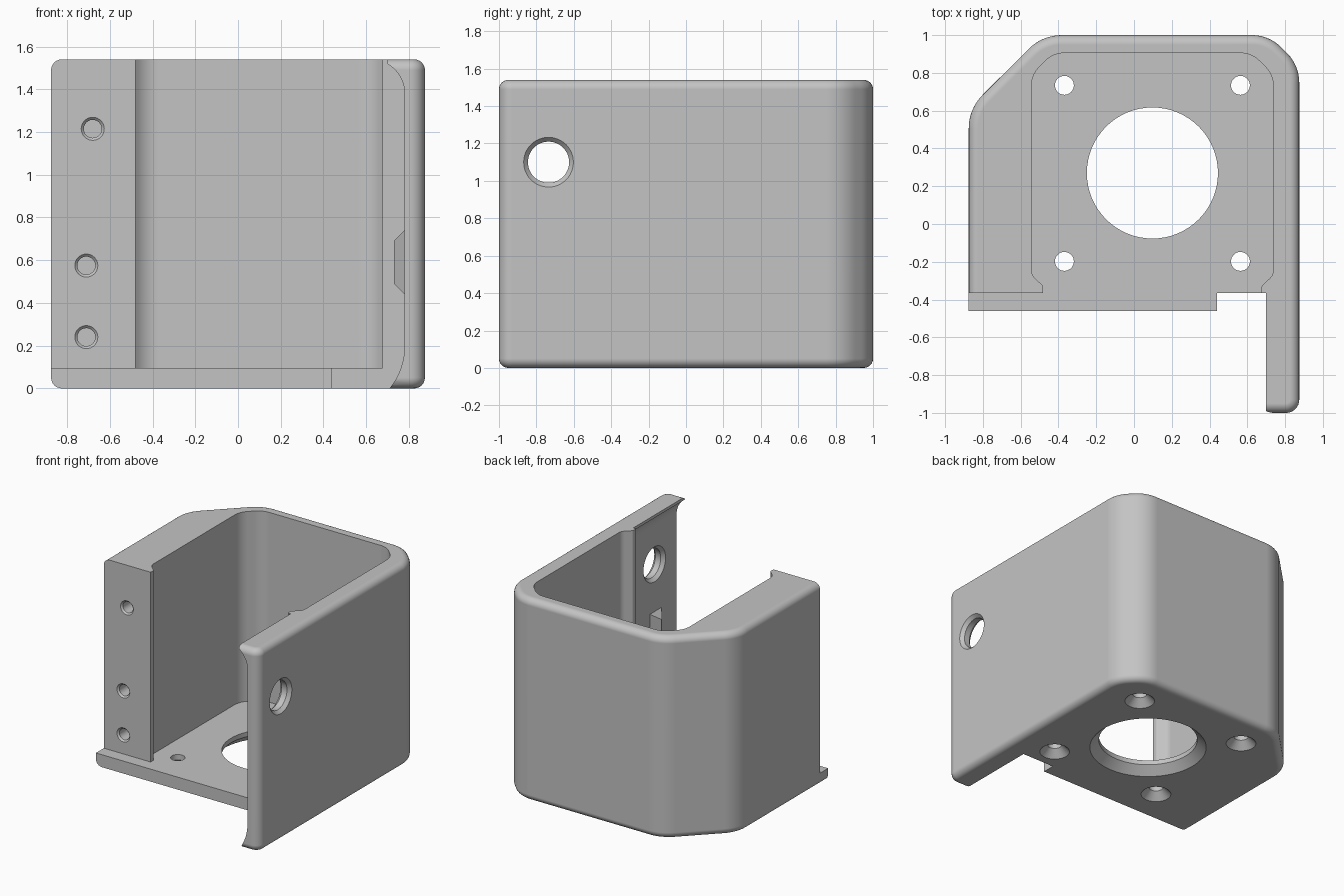
import bpy, bmesh, math
from mathutils import Vector, Matrix

cube = bpy.data.objects.get("Cube")
if cube:
    bpy.data.objects.remove(cube, do_unlink=True)

HEIGHT, FLOOR, FRONT, LEDGE = 1.54, 0.095, -0.365, -0.46

grey = bpy.data.materials.new("light grey")
grey.use_nodes = True
COLOUR = (0.55, 0.55, 0.55, 1)
grey.diffuse_color = COLOUR
grey.node_tree.nodes["Principled BSDF"].inputs["Base Color"].default_value = COLOUR


def loft(name, rings, matrix=Matrix(), rim_bevel=0):
    """Closed solid through rings of equal point count, with optional rounded rims."""
    bm = bmesh.new()
    loops = [[bm.verts.new(matrix @ Vector(p)) for p in ring] for ring in rings]
    n = len(loops[0])
    caps = [bm.faces.new(loops[0]), bm.faces.new(loops[-1])]
    for a, b in zip(loops, loops[1:]):
        for i in range(n):
            j = (i + 1) % n
            bm.faces.new((a[i], a[j], b[j], b[i]))
    bmesh.ops.recalc_face_normals(bm, faces=bm.faces)
    if rim_bevel:
        rims = [e for f in caps for e in f.edges]
        bmesh.ops.bevel(bm, geom=rims, offset=rim_bevel, segments=6,
                        profile=0.5, affect='EDGES')
    mesh = bpy.data.meshes.new(name)
    bm.to_mesh(mesh)
    bm.free()
    mesh.materials.append(grey)
    obj = bpy.data.objects.new(name, mesh)
    bpy.context.collection.objects.link(obj)
    return obj


def rounded(corners, segments=8):
    """Outline from (x, y, radius) corners with tangent arcs."""
    out = []
    for i, (x, y, r) in enumerate(corners):
        p = Vector((x, y))
        if not r:
            out.append(p)
            continue
        u = (Vector(corners[i - 1][:2]) - p).normalized()
        v = (Vector(corners[(i + 1) % len(corners)][:2]) - p).normalized()
        half = u.angle(v) / 2
        centre = p + (u + v).normalized() * (r / math.sin(half))
        start = p + u * (r / math.tan(half)) - centre
        end = p + v * (r / math.tan(half)) - centre
        sweep = start.angle_signed(end)
        for k in range(segments + 1):
            a = -sweep * k / segments
            out.append(centre + Matrix.Rotation(a, 2) @ start)
    return out


def prism(name, outline, low, high, **extra):
    return loft(name, [[(x, y, z) for x, y in outline] for z in (low, high)], **extra)


def box(name, x, y, z):
    return prism(name, [(x[0], y[0]), (x[1], y[0]), (x[1], y[1]), (x[0], y[1])], *z)


def lathe(name, origin, axis, profile, sides=32):
    """Turned solid: profile is (radius, distance along axis)."""
    matrix = Matrix.Translation(origin) @ Vector(axis).to_track_quat('Z', 'Y').to_matrix().to_4x4()
    turn = [2 * math.pi * i / sides for i in range(sides)]
    return loft(name, [[(r * math.cos(a), r * math.sin(a), h) for a in turn]
                       for r, h in profile], matrix)


# Outer shell block with rounded rims
housing = prism("housing", rounded([
    (-0.875, -1, 0.07), (0.875, -1, 0.07), (0.875, 0.84, 0.22), (0.715, 1, 0.22),
    (-0.485, 1, 0.25), (-0.875, 0.61, 0.25)]), 0, HEIGHT, rim_bevel=0.05)

# Motor cavity, open at the top and front, with a small lip at each side
MID = 0.0975
half = [(0.578, -0.6, 0), (0.578, -0.328, 0.02), (0.64, -0.27, 0.06),
        (0.64, 0.79, 0.14), (0.525, 0.905, 0.14)]
right = [(MID + x, y, r) for x, y, r in half]
left = [(MID - x, y, r) for x, y, r in reversed(half)]
cutters = [prism("cavity_cutter", rounded(right + left), FLOOR, 2)]

# Space in front of the walls, leaving the floor ledge
cutters += [box("front_cutter", (-1.2, 0.5), (-1.2, FRONT), (FLOOR, 2)),
            box("ledge_cutter", (-1.2, 0.5), (-1.2, LEDGE), (-0.5, 0.3))]

# Inner face of the side arm, flared at its top and bottom
FACE = 0.78


def arc(radius, z, start, end):
    steps = [math.radians(start + (end - start) * k / 10) for k in range(11)]
    return [(FACE - radius + radius * math.cos(a), z + radius * math.sin(a)) for a in steps]


flare = arc(0.32, 0.2, -38.7, 0) + arc(0.16, 1.38, 0, 60)
flare = [(0.44, -0.3), (flare[0][0], -0.3)] + flare + [(flare[-1][0], 2), (0.44, 2)]
cutters.append(loft("arm_cutter", [[(x, y, z) for x, z in flare] for y in (-1.2, FRONT)]))

# Centre opening and four countersunk screw holes in the floor
cutters.append(lathe("bore_cutter", (MID, 0.27, 0), (0, 0, 1),
                     [(0.41, -0.1), (0.41, 0), (0.347, 0.06), (0.347, 0.3)], 64))
for sx in (-1, 1):
    for sy in (-1, 1):
        cutters.append(lathe("floor_screw_cutter", (MID + sx * 0.466, 0.268 + sy * 0.466, 0),
                             (0, 0, 1), [(0.105, -0.1), (0.105, 0), (0.05, 0.055), (0.05, 0.3)]))

# Blind screw holes in the front of the thick wall
for x, z in ((-0.68, 1.215), (-0.71, 0.575), (-0.71, 0.24)):
    cutters.append(lathe("front_screw_cutter", (x, FRONT, z), (0, 1, 0),
                         [(0.054, -0.1), (0.054, 0), (0.042, 0.012), (0.042, 0.3)]))

# Chamfered hole through the arm
cutters.append(lathe("arm_hole_cutter", (FACE, -0.735, 1.1), (1, 0, 0),
                     [(0.133, -0.05), (0.133, 0), (0.11, 0.025), (0.11, 0.07),
                      (0.133, 0.095), (0.133, 0.2)], 48))

# Cut everything out of the block
bpy.context.view_layer.objects.active = housing
for c in cutters:
    c.hide_render = True
    mod = housing.modifiers.new("cut", 'BOOLEAN')
    mod.operation, mod.solver, mod.object = 'DIFFERENCE', 'EXACT', c
    bpy.ops.object.modifier_apply(modifier=mod.name)
for c in cutters:
    bpy.data.objects.remove(c, do_unlink=True)

# Pointed rib on the inside of the arm
rib_rings = [(0.80, 0.09, 0.17), (FACE, 0.07, 0.15), (0.73, 0.005, 0.10)]
loft("arm_rib", [[(x, -0.75 + sy * w, 0.59 + sz * h)
                  for sy, sz in ((-1, -1), (1, -1), (1, 1), (-1, 1))]
                 for x, w, h in rib_rings])

# Smooth curved surfaces, crisp edges
bpy.ops.object.select_all(action='DESELECT')
housing.select_set(True)
bpy.context.view_layer.objects.active = housing
bpy.ops.object.shade_smooth_by_angle(angle=math.radians(25))
weighted = housing.modifiers.new("weighted normals", 'WEIGHTED_NORMAL')
weighted.keep_sharp = True
